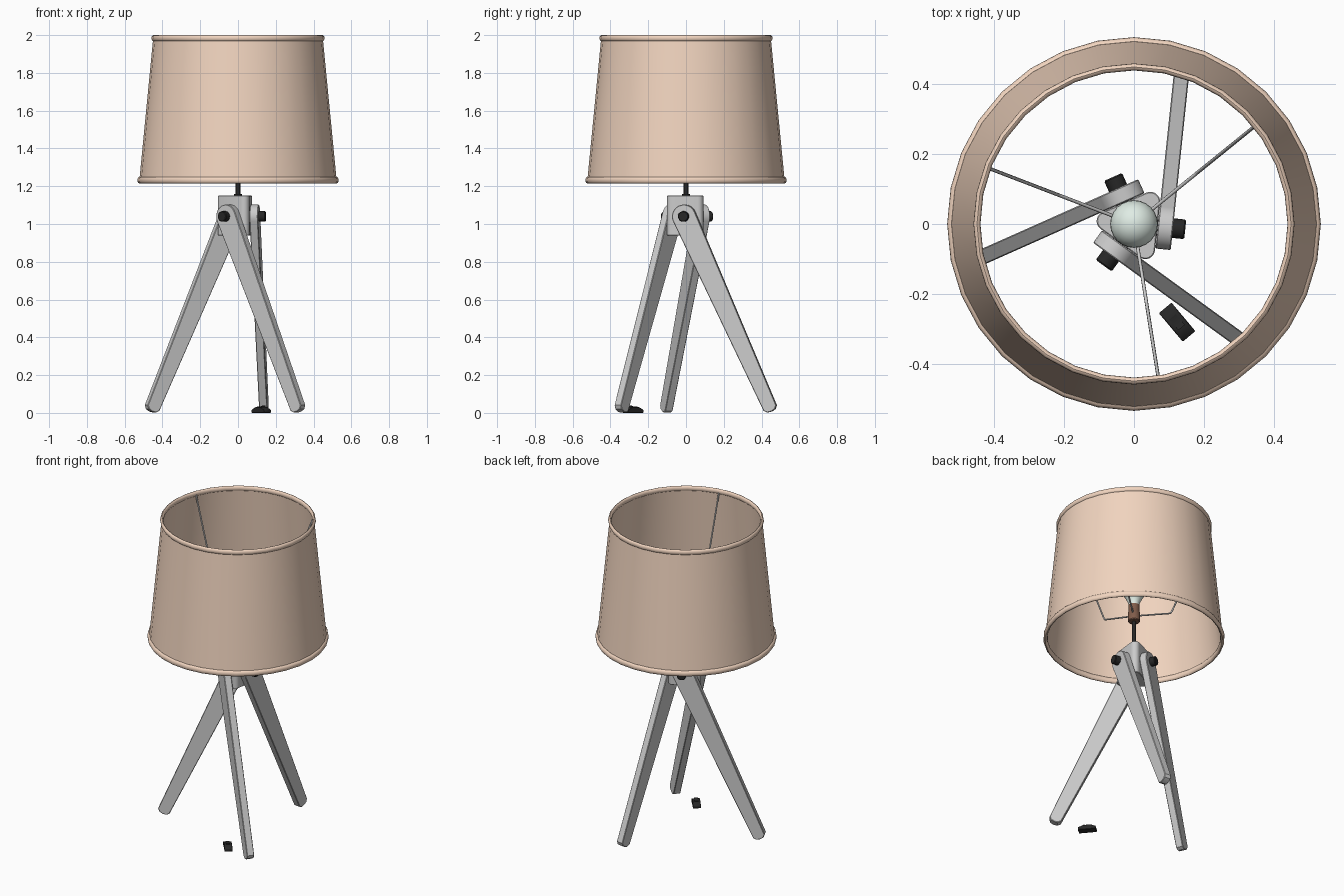
import bpy, bmesh
from math import sin, cos, pi, radians
from mathutils import Matrix, Vector

if "Cube" in bpy.data.objects:
    bpy.data.objects.remove(bpy.data.objects["Cube"])


def material(name, rgb):
    m = bpy.data.materials.new(name)
    m.diffuse_color = (*rgb, 1)
    m.use_nodes = True
    m.node_tree.nodes["Principled BSDF"].inputs["Base Color"].default_value = m.diffuse_color
    return m


CLOTH = material("cloth", (0.88, 0.66, 0.52))
BLACK = material("black", (0.02, 0.02, 0.02))
BROWN = material("brown", (0.22, 0.11, 0.07))
GLASS = material("glass", (0.74, 0.84, 0.78))


def finish(bm, name, mat=None, matrix=Matrix(), smooth=35):
    bmesh.ops.recalc_face_normals(bm, faces=bm.faces)
    me = bpy.data.meshes.new(name)
    bm.to_mesh(me)
    bm.free()
    ob = bpy.data.objects.new(name, me)
    bpy.context.collection.objects.link(ob)
    ob.matrix_world = matrix
    if mat:
        me.materials.append(mat)
    bpy.ops.object.select_all(action='DESELECT')
    ob.select_set(True)
    bpy.context.view_layer.objects.active = ob
    bpy.ops.object.shade_smooth_by_angle(angle=radians(smooth))
    return ob


def lathe(name, profile, mat=None, sides=24, closed=False, matrix=Matrix()):
    """Revolve (radius, height) points around z."""
    bm = bmesh.new()
    vs = [bm.verts.new((r, 0, z)) for r, z in profile]
    edges = [bm.edges.new(p) for p in zip(vs, vs[1:])]
    if closed:
        edges.append(bm.edges.new((vs[-1], vs[0])))
    bmesh.ops.spin(bm, geom=vs + edges, axis=(0, 0, 1), cent=(0, 0, 0),
                   angle=2 * pi, steps=sides, use_merge=True)
    bmesh.ops.remove_doubles(bm, verts=bm.verts, dist=1e-5)
    return finish(bm, name, mat, matrix)


def prism(name, points, offset, mat=None, matrix=Matrix(), bevel=0.0):
    """Extrude a closed outline of 3D points along an offset."""
    bm = bmesh.new()
    face = bm.faces.new([bm.verts.new(p) for p in points])
    new = bmesh.ops.extrude_face_region(bm, geom=[face])["geom"]
    bmesh.ops.translate(bm, vec=offset,
                        verts=[v for v in new if isinstance(v, bmesh.types.BMVert)])
    bmesh.ops.recalc_face_normals(bm, faces=bm.faces)
    if bevel:
        caps = [e for e in bm.edges if e.calc_face_angle(0) > radians(60)]
        bmesh.ops.bevel(bm, geom=caps, offset=bevel, segments=1, affect='EDGES')
    return finish(bm, name, mat, matrix)


# Tapered fabric shade with thickness
lathe("shade", [(0.523, 1.225), (0.449, 1.985), (0.443, 1.985), (0.517, 1.225)],
      CLOTH, 32, True)


# Rolled trims at both rims
def trim(name, r, z, w, h):
    pts = [(r + w * cos(a), z + h * sin(a)) for a in (2 * pi * i / 12 for i in range(12))]
    lathe(name, pts, CLOTH, 32, True)


trim("top_trim", 0.448, 1.984, 0.010, 0.016)
trim("bottom_trim", 0.521, 1.232, 0.012, 0.018)

# Hub: rounded triangular block
PHI = radians(-6)
outline = []
for k in range(3):
    a = PHI + radians(60 + 120 * k)
    for j in range(9):
        b = a + radians(-60 + 15 * j)
        outline.append((0.079 * cos(a) + 0.028 * cos(b),
                        0.079 * sin(a) + 0.028 * sin(b), 0.94))
prism("hub", outline, (0, 0, 0.21), bevel=0.003)

# Leg outline: round head at the pivot, tapered to a softly curved foot
HEAD, FOOT, LEN = 0.063, 0.037, 1.133
leg = [(HEAD * cos(t), HEAD * sin(t)) for t in (pi * i / 14 for i in range(15))]
leg += [(-FOOT, -LEN + 0.02), (-0.022, -LEN + 0.004), (0, -LEN),
        (0.022, -LEN + 0.004), (FOOT, -LEN + 0.02)]
lean = radians(24.3)
leg = [(0.068, u * cos(lean) - v * sin(lean), 1.04 + u * sin(lean) + v * cos(lean))
       for u, v in leg]
bolt = [(0, 0.06), (0.028, 0.06), (0.028, 0.143), (0.024, 0.147), (0, 0.147)]
for k in range(3):
    turn = Matrix.Rotation(PHI + k * 2 * pi / 3, 4, 'Z')
    prism(f"leg_{k + 1}", leg, (0.044, 0, 0), None, turn, 0.003)
    lathe(f"pivot_knob_{k + 1}", bolt, BLACK, 20, False,
          turn @ Matrix.Translation((0, 0, 1.04)) @ Matrix.Rotation(pi / 2, 4, 'Y'))

# Stem, socket and bulb
lathe("stem", [(0, 1.14), (0.02, 1.14), (0.02, 1.158), (0.012, 1.16), (0.012, 1.36),
               (0, 1.36)], BLACK, 16)
lathe("socket", [(0, 1.34), (0.032, 1.34), (0.036, 1.345), (0.036, 1.40), (0.033, 1.405),
                 (0.033, 1.45), (0, 1.45)], BROWN, 24)
ball = [(0.068 * cos(t), 1.55 + 0.068 * sin(t))
        for t in (radians(-40 + 13 * i) for i in range(10))]
lathe("bulb", [(0, 1.44), (0.03, 1.44), (0.032, 1.465), (0.042, 1.485)] + ball
      + [(0, 1.618)], GLASS, 24)


# Wire spider: three bent arms from the socket up to the top rim
def wire(name, pts, radius):
    cu = bpy.data.curves.new(name, 'CURVE')
    cu.dimensions = '3D'
    cu.bevel_depth = radius
    cu.bevel_resolution = 2
    cu.use_fill_caps = True
    sp = cu.splines.new('POLY')
    sp.points.add(len(pts) - 1)
    for p, co in zip(sp.points, pts):
        p.co = (*co, 1)
    ob = bpy.data.objects.new(name, cu)
    bpy.context.collection.objects.link(ob)
    bpy.ops.object.select_all(action='DESELECT')
    ob.select_set(True)
    bpy.context.view_layer.objects.active = ob
    bpy.ops.object.convert(target='MESH')


for k in range(3):
    a = radians(39 + 120 * k)
    wire(f"spider_arm_{k + 1}", [(r * cos(a), r * sin(a), z) for r, z in
                                 ((0.02, 1.385), (0.225, 1.44), (0.235, 1.455), (0.444, 1.985))],
         0.005)

# Inline cord switch lying on the floor
place = Matrix.Translation((0.123, -0.28, 0)) @ Matrix.Rotation(radians(-50), 4, 'Z')
body = [(-0.053, 0), (0.053, 0), (0.053, 0.017), (0.022, 0.03), (-0.022, 0.03), (-0.053, 0.017)]
prism("switch_body", [(x, -0.0235, z) for x, z in body], (0, 0.047, 0), BLACK, place, 0.002)
rocker = [(-0.02, 0.028), (0.02, 0.028), (0.02, 0.038), (0, 0.032), (-0.02, 0.034)]
prism("switch_rocker", [(x, -0.012, z) for x, z in rocker], (0, 0.024, 0), BLACK, place)
